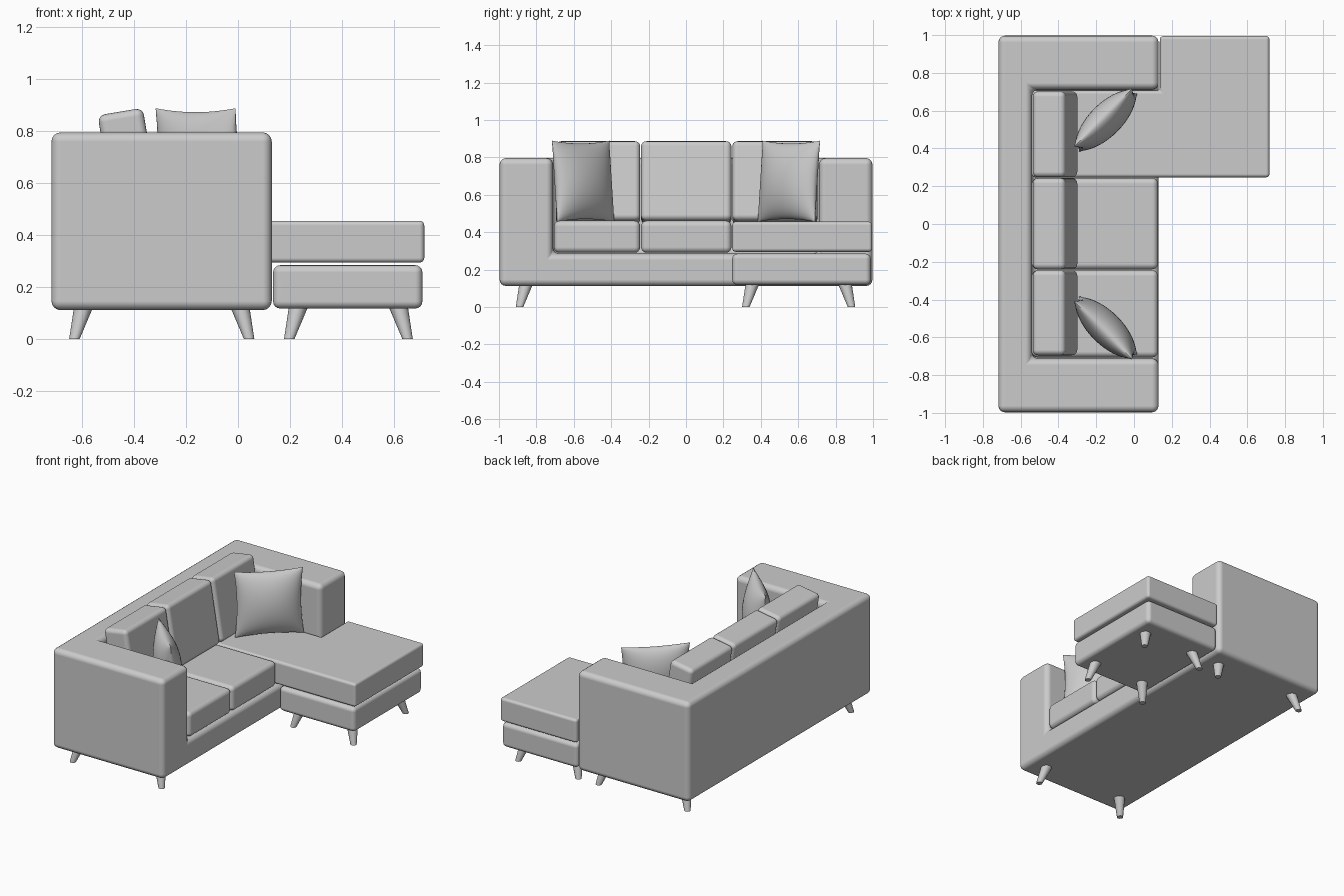
import bpy, bmesh, math
from mathutils import Vector, Matrix

if "Cube" in bpy.data.objects:
    bpy.data.objects.remove(bpy.data.objects["Cube"])


def finish(name, bm, bevel=0.0, segs=4):
    bmesh.ops.recalc_face_normals(bm, faces=bm.faces)
    mesh = bpy.data.meshes.new(name)
    bm.to_mesh(mesh)
    bm.free()
    ob = bpy.data.objects.new(name, mesh)
    bpy.context.collection.objects.link(ob)
    bpy.ops.object.select_all(action='DESELECT')
    ob.select_set(True)
    bpy.context.view_layer.objects.active = ob
    bpy.ops.object.shade_smooth_by_angle(angle=math.radians(40))
    if bevel:
        add_bevel(ob, bevel, segs)
    return ob


def add_bevel(ob, width, segs=4):
    m = ob.modifiers.new("rounding", 'BEVEL')
    m.width, m.segments = width, segs
    m.limit_method = 'ANGLE'
    m.angle_limit = math.radians(40)
    m.harden_normals = True


def slab(name, outline, z0, z1, bevel=0.0):
    """Extrude a plan outline from z0 to z1."""
    bm = bmesh.new()
    face = bm.faces.new([bm.verts.new((x, y, z0)) for x, y in outline])
    top = bmesh.ops.extrude_face_region(bm, geom=[face])['geom']
    verts = [g for g in top if isinstance(g, bmesh.types.BMVert)]
    bmesh.ops.translate(bm, verts=verts, vec=(0, 0, z1 - z0))
    return finish(name, bm, bevel)


def rect(x0, x1, y0, y1):
    return [(x0, y0), (x1, y0), (x1, y1), (x0, y1)]


# Sofa body: one block with the seating space cut out
body = slab("sofa_body", rect(-0.718, 0.13, -0.997, 0.997), 0.112, 0.796)
cutter = slab("seat_cutter", rect(-0.54, 0.4, -0.712, 0.712), 0.285, 1.2)
cutter.hide_render = True
cutter.hide_set(True)
cut = body.modifiers.new("seat_space", 'BOOLEAN')
cut.operation, cut.solver, cut.object = 'DIFFERENCE', 'EXACT', cutter
add_bevel(body, 0.035)

# Seat cushions
slab("seat_cushion_left", rect(-0.54, 0.127, -0.706, -0.245), 0.29, 0.461, 0.03)
slab("seat_cushion_middle", rect(-0.54, 0.127, -0.24, 0.243), 0.29, 0.461, 0.03)

# Chaise: L-shaped cushion and its base
slab("chaise_cushion",
     [(-0.54, 0.247), (0.717, 0.247), (0.717, 0.995),
      (0.137, 0.995), (0.137, 0.706), (-0.54, 0.706)], 0.295, 0.456, 0.018)
slab("chaise_base", rect(0.135, 0.71, 0.247, 0.988), 0.118, 0.285, 0.028)

# Back cushions, leaning backwards
for name, y0, y1 in (("left", -0.695, -0.245), ("middle", -0.24, 0.243),
                     ("right", 0.248, 0.702)):
    c = slab("back_cushion_" + name, rect(-0.088, 0.088, y0, y1), -0.215, 0.215, 0.028)
    c.location = (-0.418, 0, 0.664)
    c.rotation_euler = (0, math.radians(-9.5), 0)


# Throw pillows: two bulging sheets meeting in a seam with pointed corners
def pillow(name, side):
    n, half, thick = 20, 0.218, 0.085
    bm = bmesh.new()
    for s in (1, -1):
        grid = []
        for i in range(n + 1):
            u = -math.cos(math.pi * i / n)
            row = []
            for j in range(n + 1):
                v = -math.cos(math.pi * j / n)
                bulge = ((1 - u * u) * (1 - v * v)) ** 0.55
                x = half * u * (1 - 0.07 * (1 - v * v))
                z = half * v * (1 - 0.07 * (1 - u * u))
                row.append(bm.verts.new((x, s * thick * bulge, z)))
            grid.append(row)
        for i in range(n):
            for j in range(n):
                bm.faces.new((grid[i][j], grid[i + 1][j], grid[i + 1][j + 1], grid[i][j + 1]))
    bmesh.ops.remove_doubles(bm, verts=bm.verts, dist=1e-5)
    lean = Matrix.Rotation(math.radians(5 * side), 4, 'X')
    turn = Matrix.Rotation(math.radians(45 * side), 4, 'Z')
    bm.transform(Matrix.Translation((-0.15, 0.55 * side, 0.672)) @ turn
                 @ Matrix.Rotation(math.radians(-5 * side), 4, 'X'))
    return finish(name, bm)


pillow("throw_pillow_right", 1)
pillow("throw_pillow_left", -1)


# Tapered legs splayed outwards from each block's centre
def leg(name, x, y, dx, dy):
    bm = bmesh.new()
    n = 12
    rings = []
    for z, r, k in ((0, 0.02, 0.0), (0.125, 0.037, 0.036)):
        rings.append([bm.verts.new((x - dx * k + r * math.cos(2 * math.pi * i / n),
                                    y - dy * k + r * math.sin(2 * math.pi * i / n), z))
                      for i in range(n)])
    for i in range(n):
        j = (i + 1) % n
        bm.faces.new((rings[0][i], rings[0][j], rings[1][j], rings[1][i]))
    for r in rings:
        bm.faces.new(r)
    finish(name, bm)


for part, xs, ys in (("sofa", (-0.63, 0.043), (-0.89, 0.885)),
                     ("chaise", (0.197, 0.653), (0.32, 0.885))):
    for x, dx in zip(xs, (-1, 1)):
        for y, dy in zip(ys, (-1, 1)):
            leg(f"{part}_leg_{'back' if dx < 0 else 'front'}_{'left' if dy < 0 else 'right'}",
                x, y, dx, dy)
